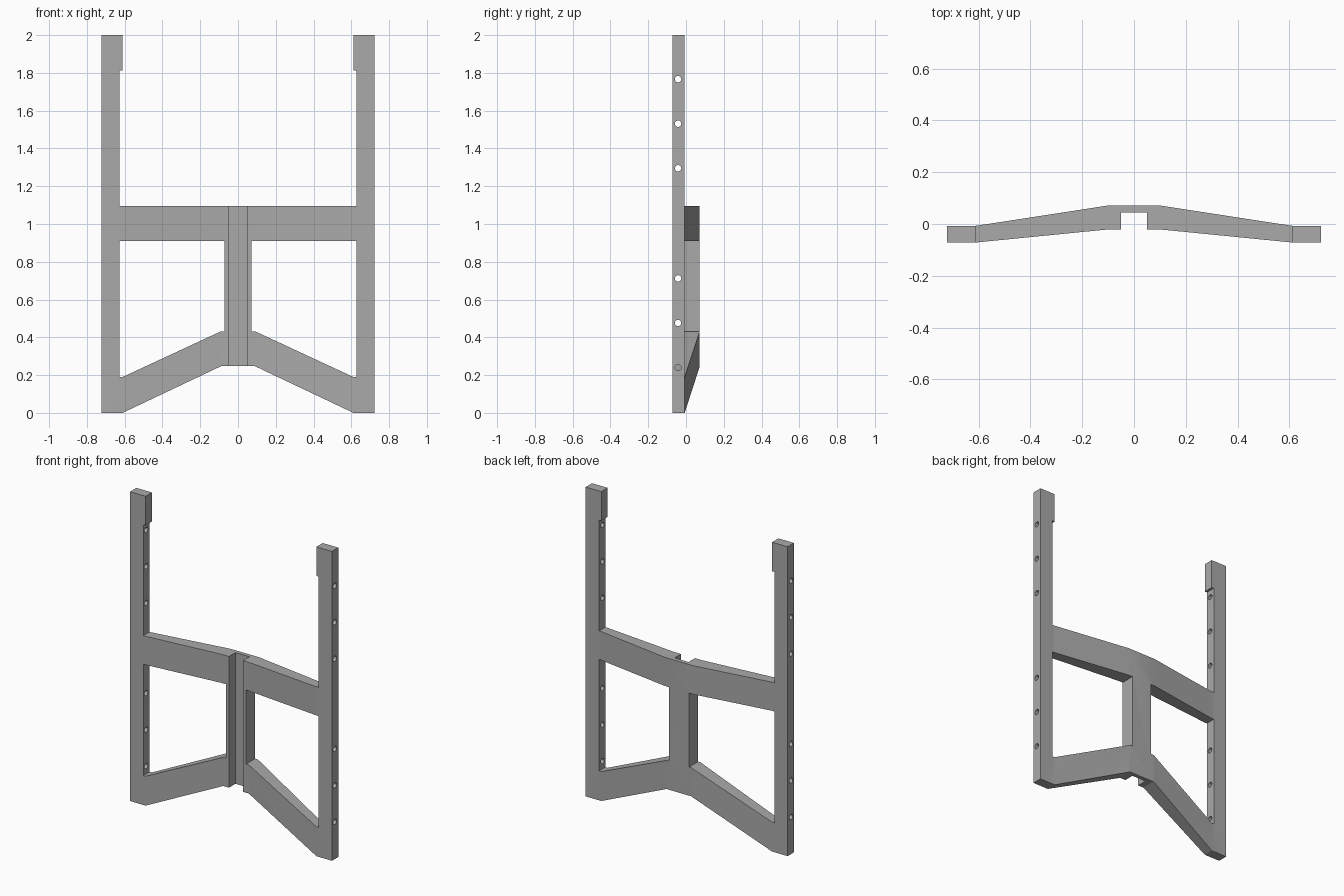
import bpy
import bmesh
import math
from mathutils import Matrix

cube = bpy.data.objects.get("Cube")
if cube:
    bpy.data.objects.remove(cube, do_unlink=True)

grey = bpy.data.materials.new("plain grey")
grey.use_nodes = True
colour = (0.4, 0.4, 0.4, 1)
grey.diffuse_color = colour
grey.node_tree.nodes["Principled BSDF"].inputs["Base Color"].default_value = colour

# Main sizes
OUT, IN, LIP, POST, GROOVE = 0.722, 0.627, 0.611, 0.0715, 0.05
FRONT, ARM_BACK, BACK = -0.0715, -0.007, 0.0715
CENTRE_FRONT, GROOVE_BACK, KNEE = -0.021, 0.045, 0.1
BAR_TOP, BAR_LOW = 1.095, 0.91


def add_object(name, bm):
    bmesh.ops.recalc_face_normals(bm, faces=bm.faces)
    mesh = bpy.data.meshes.new(name)
    bm.to_mesh(mesh)
    bm.free()
    obj = bpy.data.objects.new(name, mesh)
    bpy.context.collection.objects.link(obj)
    mesh.materials.append(grey)
    return obj


def prism(name, outline, direction):
    """Extrude a closed outline of 3D points along a direction."""
    bm = bmesh.new()
    face = bm.faces.new([bm.verts.new(p) for p in outline])
    grown = bmesh.ops.extrude_face_region(bm, geom=[face])
    verts = [g for g in grown["geom"] if isinstance(g, bmesh.types.BMVert)]
    bmesh.ops.translate(bm, verts=verts, vec=direction)
    return add_object(name, bm)


def mirrored(half):
    return half + [(-a, b) for a, b in reversed(half)]


def front_cutter(name, outline):
    return prism(name, [(x, -0.5, z) for x, z in outline], (0, 1, 0))


# Bent plan with the central groove, raised to full height
plan = mirrored([(GROOVE, GROOVE_BACK), (GROOVE, CENTRE_FRONT),
                 (KNEE, CENTRE_FRONT), (LIP, FRONT), (OUT, FRONT),
                 (OUT, ARM_BACK), (LIP, ARM_BACK), (KNEE, BACK)])
frame = prism("frame", [(x, y, 0) for x, y in plan], (0, 0, 2))

# Opening between the upper arms, narrower at the top blocks
cutters = [front_cutter("upper_opening", mirrored(
    [(IN, BAR_TOP), (IN, 1.812), (LIP, 1.812), (LIP, 2.2)]))]

# Space below the sloping lower braces
cutters.append(front_cutter("lower_opening", mirrored(
    [(0.09, 0.247), (LIP, 0), (LIP, -0.2)])))

# Windows either side of the post
window = [(POST, BAR_LOW), (IN, BAR_LOW), (IN, 0.19), (LIP, 0.19),
          (0.09, 0.432), (POST, 0.432)]
for side, name in ((1, "left_window"), (-1, "right_window")):
    cutters.append(front_cutter(name, [(side * x, z) for x, z in window]))

# Bolt holes across both arms
bm = bmesh.new()
for side in (-1, 1):
    for start in (0.24, 1.295):
        for step in range(3):
            place = Matrix.Translation((side * 0.69, -0.042, start + step * 0.236))
            bmesh.ops.create_cone(
                bm, cap_ends=True, segments=20, radius1=0.017, radius2=0.017,
                depth=0.2, matrix=place @ Matrix.Rotation(math.pi / 2, 4, "Y"))
cutters.append(add_object("bolt_holes", bm))

# Cut the openings and keep the finished mesh
for cutter in cutters:
    cutter.hide_render = True
    cut = frame.modifiers.new(cutter.name, "BOOLEAN")
    cut.operation = "DIFFERENCE"
    cut.solver = "EXACT"
    cut.object = cutter
graph = bpy.context.evaluated_depsgraph_get()
finished = bpy.data.meshes.new_from_object(frame.evaluated_get(graph))
frame.modifiers.clear()
frame.data = finished
for cutter in cutters:
    bpy.data.objects.remove(cutter, do_unlink=True)

bpy.ops.object.select_all(action="DESELECT")
frame.select_set(True)
bpy.context.view_layer.objects.active = frame
bpy.ops.object.shade_smooth_by_angle(angle=math.radians(20))
